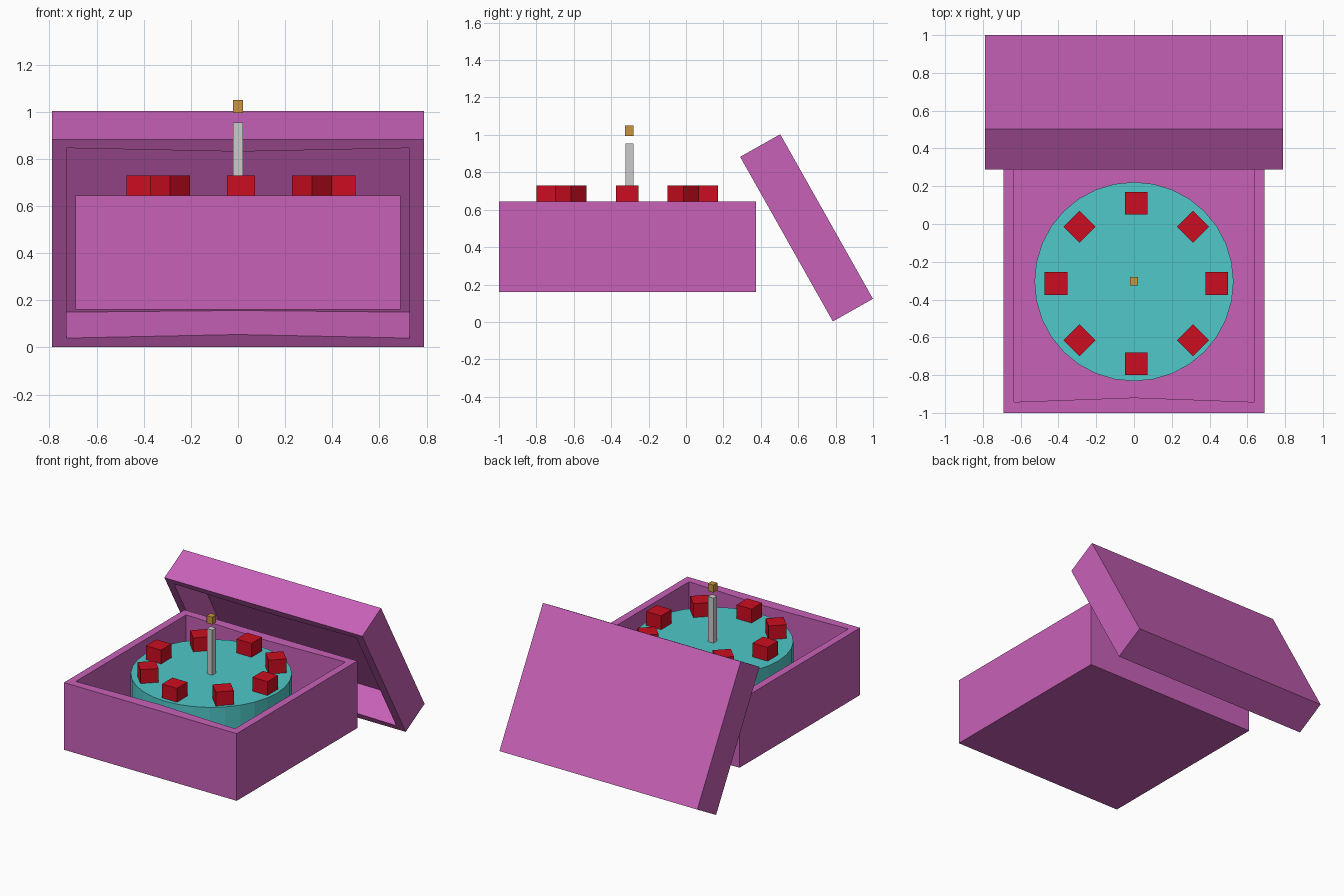
import bpy, bmesh
from math import cos, sin, pi, radians

if "Cube" in bpy.data.objects:
    bpy.data.objects.remove(bpy.data.objects["Cube"])


def material(name, color):
    m = bpy.data.materials.new(name)
    m.diffuse_color = (*color, 1)
    m.use_nodes = True
    m.node_tree.nodes["Principled BSDF"].inputs["Base Color"].default_value = m.diffuse_color
    return m


PINK = material("pink", (0.58, 0.12, 0.48))
TEAL = material("teal", (0.08, 0.58, 0.58))
RED = material("red", (0.60, 0.004, 0.014))
GOLD = material("gold", (0.58, 0.30, 0.05))


def add_object(name, bm, mat, loc, size=(1, 1, 1), rot=(0, 0, 0)):
    bmesh.ops.recalc_face_normals(bm, faces=bm.faces[:])
    mesh = bpy.data.meshes.new(name)
    bm.to_mesh(mesh)
    bm.free()
    ob = bpy.data.objects.new(name, mesh)
    ob.location, ob.scale, ob.rotation_euler = loc, size, rot
    if mat:
        mesh.materials.append(mat)
    bpy.context.collection.objects.link(ob)
    return ob


def block(name, mat, loc, size, turn=0):
    bm = bmesh.new()
    bmesh.ops.create_cube(bm, size=1)
    return add_object(name, bm, mat, loc, size, (0, 0, turn))


def tray(name, loc, size, rot=(0, 0, 0)):
    """Unit open box (top open); front and back inner edges bow in at the middle."""
    bm = bmesh.new()

    def ring(x, y, mid, z):
        pts = [(-x, -y), (0, -mid), (x, -y), (x, y), (0, mid), (-x, y)]
        return [bm.verts.new((px, py, z)) for px, py in pts]

    rings = [ring(.5, .5, .5, -.5), ring(.5, .5, .5, .5),
             ring(.461, .458, .441, .5), ring(.461, .458, .45, -.41)]
    for a, b in zip(rings, rings[1:]):
        for i in range(6):
            j = (i + 1) % 6
            bm.faces.new((a[i], a[j], b[j], b[i]))
    bm.faces.new(rings[0])
    bm.faces.new(rings[-1])
    return add_object(name, bm, PINK, loc, size, rot)


# Open box and the lid leaning behind it
tray("box", (0, -.3125, .4025), (1.38, 1.375, .485))
tray("lid", (0, .6445, .503), (1.58, 1.01, .246), (radians(119.4), 0, 0))

# Cake resting on the box floor
bm = bmesh.new()
bmesh.ops.create_cone(bm, cap_ends=True, segments=32, radius1=.527, radius2=.527, depth=.43)
add_object("cake", bm, TEAL, (0, -.305, .415))

# Ring of berries
for i in range(8):
    a = i * pi / 4
    block(f"berry_{i + 1}", RED, (.0125 + .425 * cos(a), -.315 + .425 * sin(a), .679),
          (.12, .12, .102), a)

# Candle with a floating flame
block("candle", None, (0, -.303, .79), (.043, .043, .33))
block("flame", GOLD, (0, -.303, 1.022), (.044, .044, .054))
